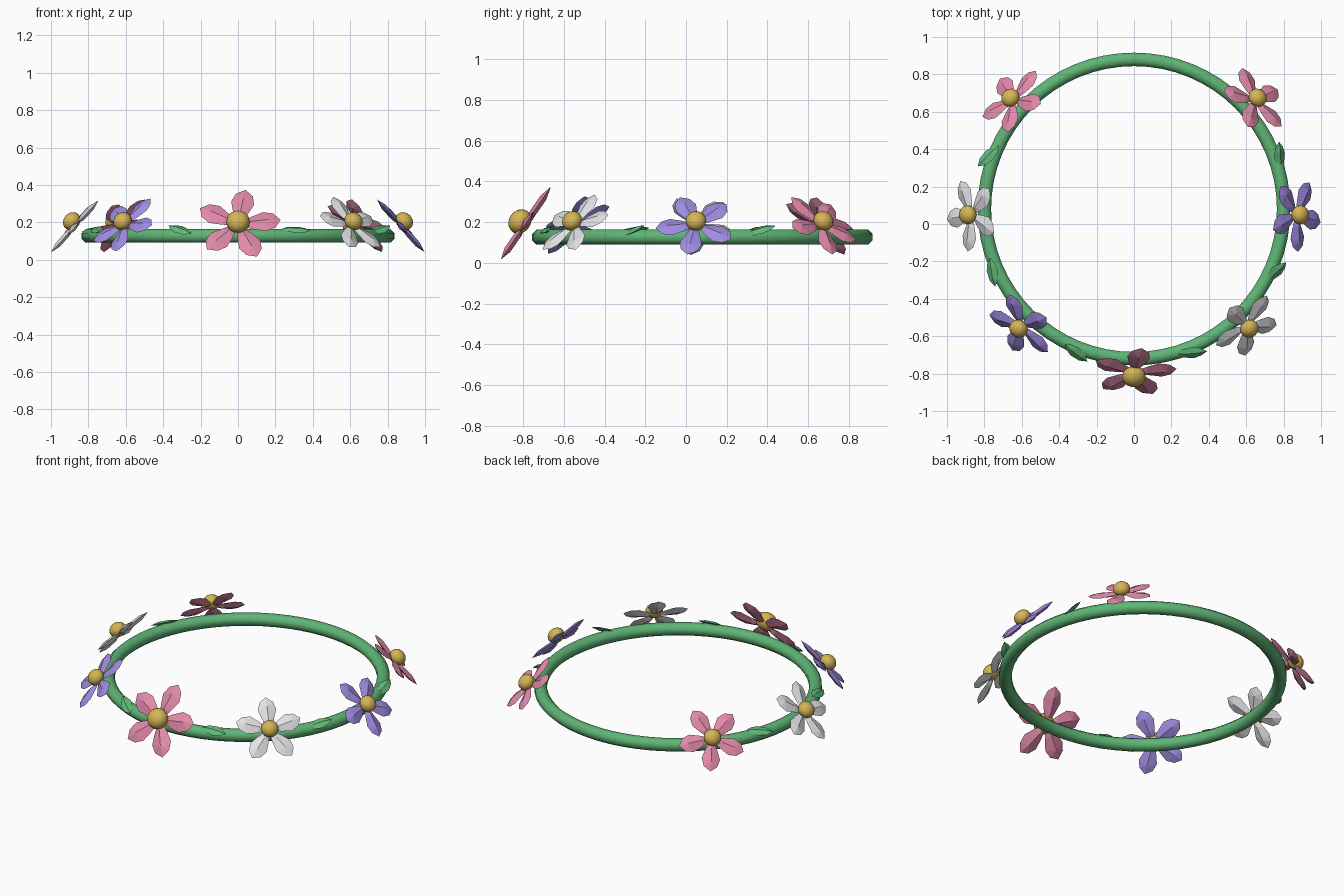
import bpy, bmesh
from math import sin, cos, radians, pi
from mathutils import Matrix, Vector

if "Cube" in bpy.data.objects:
    bpy.data.objects.remove(bpy.data.objects["Cube"])

CENTRE = Vector((0, 0.08, 0))
RING_RADIUS = 0.8


def material(name, rgb):
    m = bpy.data.materials.new(name)
    m.use_nodes = True
    m.diffuse_color = (*rgb, 1)
    bsdf = next(n for n in m.node_tree.nodes if n.type == "BSDF_PRINCIPLED")
    bsdf.inputs["Base Color"].default_value = (*rgb, 1)
    return m


PINK = material("pink", (0.75, 0.25, 0.40))
PURPLE = material("purple", (0.35, 0.26, 0.75))
WHITE = material("white", (0.76, 0.75, 0.78))
GOLD = material("gold", (0.66, 0.46, 0.09))
GREEN = material("stem green", (0.115, 0.46, 0.18))
LEAF = material("leaf green", (0.12, 0.48, 0.19))


def finish(name, bm, mat, matrix=Matrix(), smooth=False):
    bmesh.ops.recalc_face_normals(bm, faces=bm.faces)
    for f in bm.faces:
        f.smooth = smooth
    mesh = bpy.data.meshes.new(name)
    bm.to_mesh(mesh)
    bm.free()
    mesh.materials.append(mat)
    ob = bpy.data.objects.new(name, mesh)
    ob.matrix_world = matrix
    bpy.context.collection.objects.link(ob)
    return ob


def frame(right, up, normal, origin):
    m = Matrix((right, up, normal)).transposed().to_4x4()
    m.translation = origin
    return m


def lens(bm, outline, ridge, thick, angle=0):
    """Closed blade along +x: a half outline mirrored, with a ridge on both faces."""
    rot = Matrix.Rotation(angle, 3, "Z")
    edge = outline + [(x, -y) for x, y in reversed(outline) if y > 0]
    rim = [bm.verts.new(rot @ Vector((x, y, 0))) for x, y in edge]
    n = len(rim)
    for side in (1, -1):
        a, b = [bm.verts.new(rot @ Vector((x, 0, side * thick))) for x in ridge]
        for i in range(n):
            p, q = rim[i], rim[(i + 1) % n]
            near = [a if v.co.dot(rot.col[0]) < sum(ridge) / 2 else b for v in (p, q)]
            if near[0] is near[1]:
                bm.faces.new((p, q, near[0]))
            else:
                bm.faces.new((p, q, near[1], near[0]))


# Stem ring: an octagon swept round
bm = bmesh.new()
place = (Matrix.Translation((RING_RADIUS, 0, 0)) @ Matrix.Rotation(pi / 2, 4, "X")
         @ Matrix.Rotation(pi / 8, 4, "Z"))
bmesh.ops.create_circle(bm, segments=8, radius=0.039, matrix=place)
bmesh.ops.spin(bm, geom=bm.edges[:], cent=(0, 0, 0), axis=(0, 0, 1),
               angle=2 * pi, steps=64, use_merge=True)
bmesh.ops.remove_doubles(bm, verts=bm.verts, dist=0.0005)
finish("stem_ring", bm, GREEN, Matrix.Translation(CENTRE + Vector((0, 0, 0.127))), True)


# Flowers: five petals and a flattened round heart, facing out and up
PETAL = [(0.12, 0.08), (0.35, 0.18), (0.62, 0.27), (0.85, 0.2), (1.0, 0.0)]


def flower(name, mat, azimuth, phase, size=0.2, tilt=42, distance=0.868, heart=0.051):
    a, e = radians(azimuth), radians(tilt)
    n = Vector((cos(e) * cos(a), cos(e) * sin(a), sin(e)))
    t = Vector((-sin(a), cos(a), 0))
    origin = CENTRE + Vector((distance * cos(a), distance * sin(a), 0.187))
    matrix = frame(t, n.cross(t), n, origin)
    bm = bmesh.new()
    for k in range(5):
        lens(bm, [(x * size, y * size) for x, y in PETAL],
             (0.3 * size, 0.72 * size), 0.075 * size, radians(phase + 72 * k))
    finish(name + "_petals", bm, mat, matrix)
    bm = bmesh.new()
    bmesh.ops.create_uvsphere(bm, u_segments=16, v_segments=10, radius=heart)
    bmesh.ops.scale(bm, vec=(1, 1, 0.85), verts=bm.verts)
    finish(name + "_heart", bm, GOLD, matrix @ Matrix.Translation((0, 0, 0.029)), True)


flower("front_flower", PINK, -90, 8, 0.23, 34.5, 0.872, 0.063)
flower("front_left_flower", WHITE, -46, 18)
flower("left_flower", PURPLE, -2, 43)
flower("back_left_flower", PINK, 42, 42)
flower("front_right_flower", PURPLE, 226, 71)
flower("right_flower", WHITE, 182, 60)
flower("back_right_flower", PINK, 138, 43)


# Leaves: lying on the ring between flowers, each with its own heading and rise
LEAF_SHAPE = [(-0.08, 0), (-0.045, 0.026), (0.01, 0.034), (0.05, 0.022), (0.08, 0)]


def leaf(name, azimuth, heading, rise):
    a, h, p = radians(azimuth), radians(heading), radians(rise)
    along = Vector((cos(h) * cos(p), sin(h) * cos(p), sin(p)))
    out = Vector((cos(a), sin(a), 0))
    n = out * 0.5 + Vector((0, 0, 0.85))
    n = (n - along * n.dot(along)).normalized()
    origin = CENTRE + out * 0.828 + Vector((0, 0, 0.16))
    bm = bmesh.new()
    lens(bm, LEAF_SHAPE, (-0.035, 0.035), 0.011)
    finish(name, bm, LEAF, frame(along, n.cross(along), n, origin))


leaf("front_left_leaf", -68, 5, -3)
leaf("side_left_leaf", -24, 42, 16)
leaf("back_left_leaf", 20, 92, 16)
leaf("front_right_leaf", 248, 142, 16)
leaf("side_right_leaf", 204, 100, 8)
leaf("back_right_leaf", 160, 44, 8)
